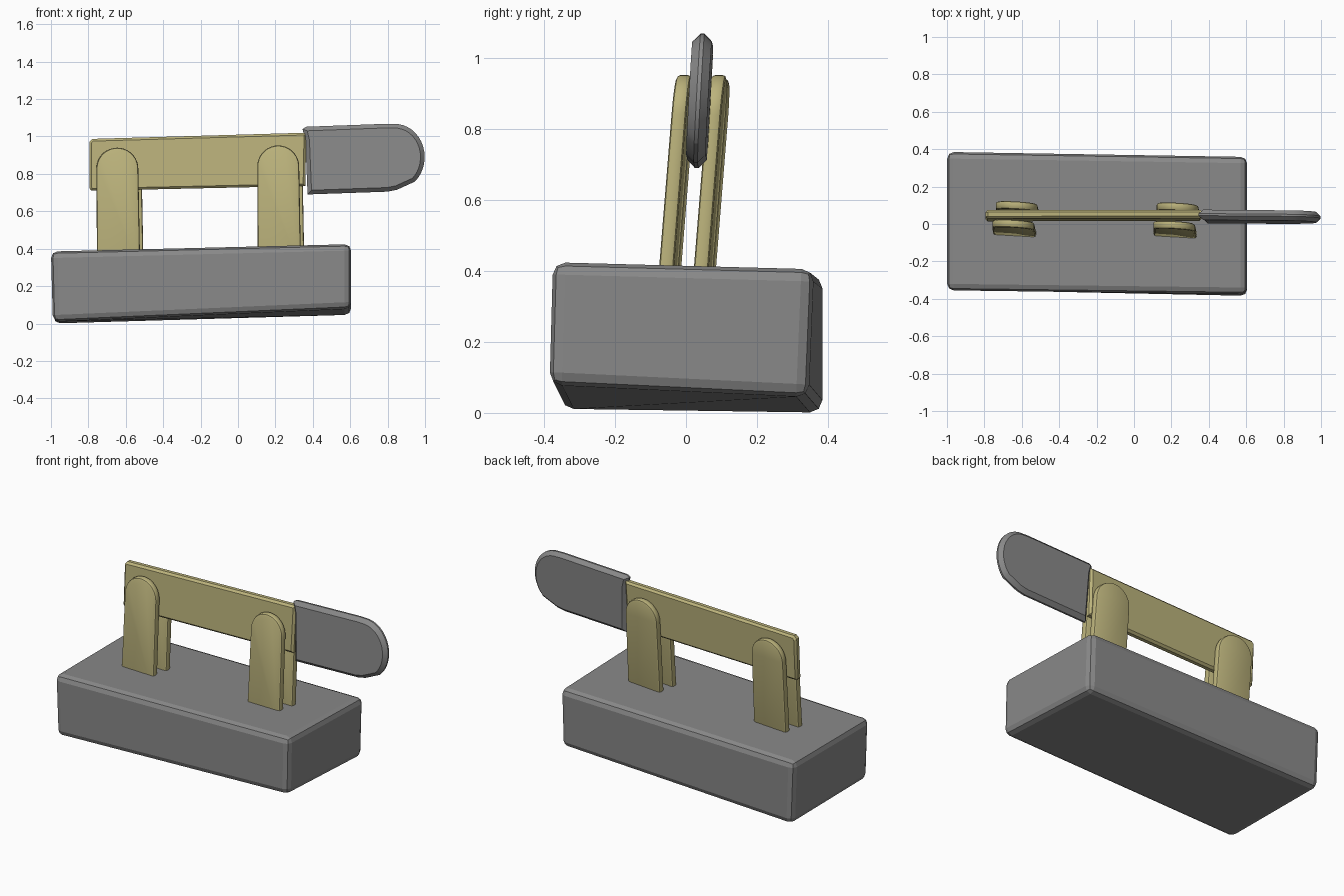
import bpy, bmesh, math

if "Cube" in bpy.data.objects:
    bpy.data.objects.remove(bpy.data.objects["Cube"])


def finish(name, bm, mat, angle=25):
    bmesh.ops.recalc_face_normals(bm, faces=bm.faces)
    mesh = bpy.data.meshes.new(name)
    bm.to_mesh(mesh)
    bm.free()
    mesh.materials.append(mat)
    ob = bpy.data.objects.new(name, mesh)
    bpy.context.collection.objects.link(ob)
    bpy.context.view_layer.objects.active = ob
    ob.select_set(True)
    bpy.ops.object.shade_smooth_by_angle(angle=math.radians(angle))
    ob.select_set(False)
    return ob


def material(name, colour):
    mat = bpy.data.materials.new(name)
    mat.diffuse_color = (*colour, 1)
    mat.use_nodes = True
    mat.node_tree.nodes["Principled BSDF"].inputs["Base Color"].default_value = mat.diffuse_color
    return mat


def plate(name, profile, centre, thick, bevel, mat, lean=0.0, yaw=0.0, segs=1):
    """Extrude an x/z outline along y, bevel both rims, then lean and yaw it."""
    cx, cy, cz = centre
    bm = bmesh.new()
    front = bm.faces.new([bm.verts.new((x, -thick / 2, z)) for x, z in profile])
    new = bmesh.ops.extrude_face_region(bm, geom=[front])["geom"]
    for v in new:
        if isinstance(v, bmesh.types.BMVert):
            v.co.y = thick / 2
    bmesh.ops.recalc_face_normals(bm, faces=bm.faces)
    rims = [e for e in bm.edges if e.verts[0].co.y * e.verts[1].co.y > 0]
    bmesh.ops.bevel(bm, geom=rims, offset=bevel, segments=segs, profile=0.5, affect='EDGES')
    for v in bm.verts:
        v.co.y += cy + lean * (v.co.z - cz) + yaw * (v.co.x - cx)
    return finish(name, bm, mat)


def arc(cx, cz, rx, rz, a0, a1, n):
    pts = []
    for i in range(n + 1):
        a = math.radians(a0 + (a1 - a0) * i / n)
        pts.append((cx + rx * math.cos(a), cz + rz * math.sin(a)))
    return pts


brass = material("brass", (0.5, 0.45, 0.2))
dark = material("dark_grey", (0.25, 0.25, 0.25))

# Slightly crooked base block
corners = [(-0.99, -0.35, 0.01), (0.605, -0.385, 0.08), (0.605, 0.345, 0.045), (-0.985, 0.385, 0.0),
           (-1.0, -0.355, 0.385), (0.605, -0.375, 0.425), (0.605, 0.36, 0.405), (-1.0, 0.385, 0.385)]
bm = bmesh.new()
vs = [bm.verts.new(c) for c in corners]
for f in [(0, 3, 2, 1), (4, 5, 6, 7), (0, 1, 5, 4), (1, 2, 6, 5), (2, 3, 7, 6), (3, 0, 4, 7)]:
    bm.faces.new([vs[i] for i in f])
bmesh.ops.recalc_face_normals(bm, faces=bm.faces)
bmesh.ops.bevel(bm, geom=bm.edges[:], offset=0.035, segments=2, profile=0.5, affect='EDGES')
finish("base", bm, dark, angle=8)

# Two pairs of round-topped clips
for side, x, top, shift in (("left", -0.645, 0.94, 0.004), ("right", 0.215, 0.952, -0.004)):
    for row, y, dx in (("front", -0.013, 0.0), ("back", 0.085, 0.018)):
        cx, r = x + dx, 0.112
        outline = [(cx - r + 0.003, 0.3), (cx + r + 0.01, 0.3)] + arc(cx, top - r, r, r, 0, 180, 18)
        plate(f"{side}_{row}_clip", outline, (cx, y + shift, 0.8), 0.042, 0.012, brass,
              lean=0.08, yaw=-0.06, segs=2)

# Swinging contact bar
plate("contact_bar", [(-0.785, 0.71), (0.36, 0.735), (0.365, 1.02), (-0.78, 0.987), (-0.795, 0.97), (-0.795, 0.725)],
      (-0.2, 0.045, 0.86), 0.046, 0.012, brass, lean=0.055)

# Rounded handle with chamfered edges
handle = [(0.372, 0.69), (0.8, 0.705), (0.85, 0.715)]
handle += arc(0.84, 0.89, 0.158, 0.177, -48, 84, 14)
handle += [(0.8, 1.068), (0.365, 1.052), (0.345, 1.04), (0.36, 0.98)]
plate("handle", handle, (0.65, 0.038, 0.88), 0.055, 0.022, dark, lean=0.055, yaw=-0.01)
